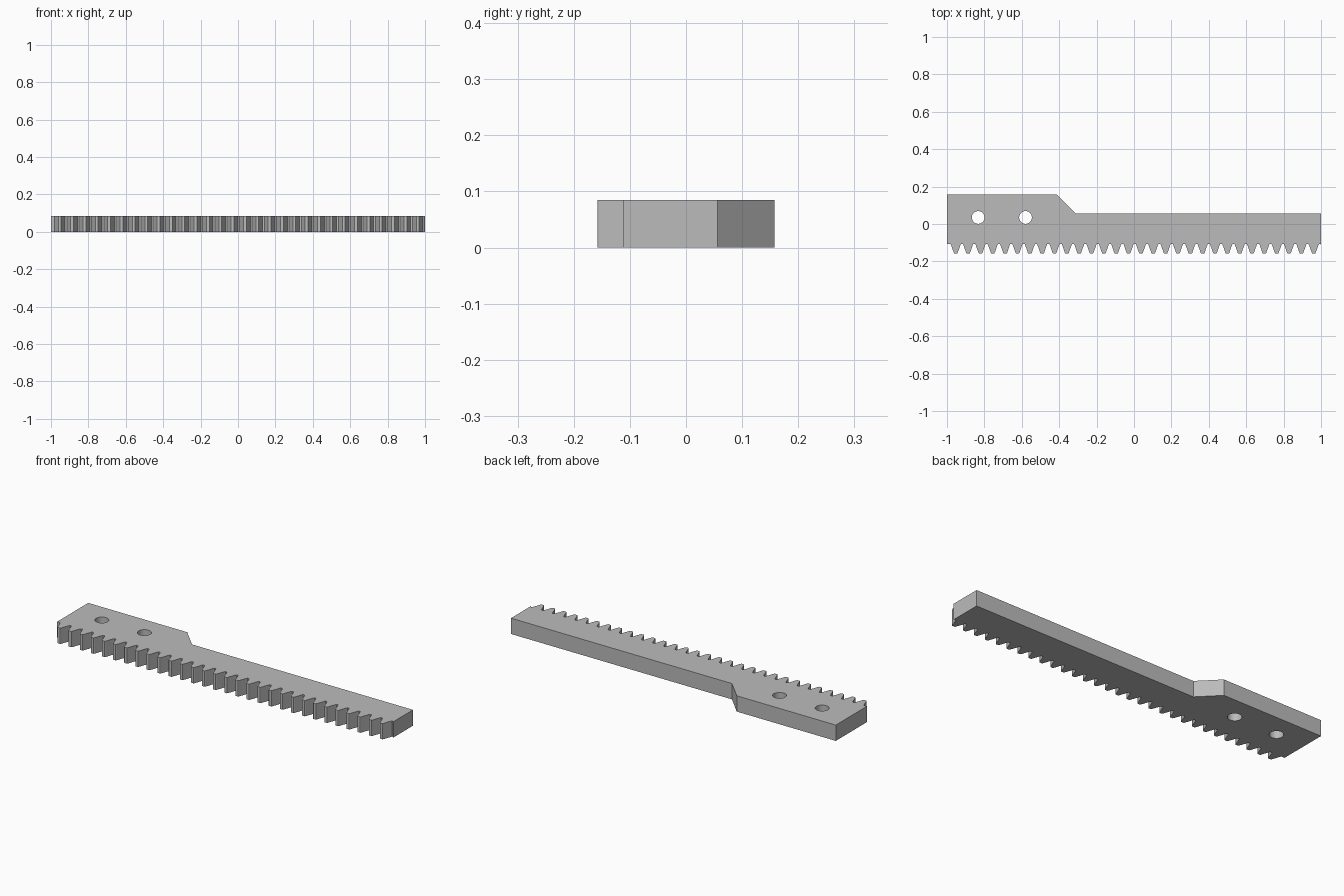
import bpy
import bmesh
from mathutils import Vector

old = bpy.data.objects.get("Cube")
if old:
    bpy.data.objects.remove(old, do_unlink=True)

HEIGHT = 0.085
TIP, ROOT = -0.158, -0.106
TEETH, FIRST, PITCH = 30, -0.953, 0.066
BACK, REAR = 0.158, 0.056

steel = bpy.data.materials.new("grey_steel")
steel.use_nodes = True
GREY = (0.5, 0.5, 0.5, 1)
steel.diffuse_color = GREY
steel.node_tree.nodes["Principled BSDF"].inputs["Base Color"].default_value = GREY

# Half of one tooth, from root to tip: (distance from tooth centre, y)
half_tooth = [(0.0285, ROOT), (0.0265, -0.109), (0.0245, -0.114),
              (0.0100, -0.155), (0.0075, TIP)]

# Rack outline: toothed front edge, then the stepped back edge
outline = [(-1, ROOT)]
for i in range(TEETH):
    centre = FIRST + i * PITCH
    outline += [(centre - d, y) for d, y in half_tooth]
    outline += [(centre + d, y) for d, y in reversed(half_tooth)]
outline += [(0.996, ROOT), (1, -0.112), (1, REAR), (-0.312, REAR),
            (-0.412, BACK), (-1, BACK)]

# Extruded rack body
bm = bmesh.new()
base = bm.faces.new([bm.verts.new((x, y, 0)) for x, y in outline])
top = bmesh.ops.extrude_face_region(bm, geom=[base])
moved = [v for v in top["geom"] if isinstance(v, bmesh.types.BMVert)]
bmesh.ops.translate(bm, verts=moved, vec=Vector((0, 0, HEIGHT)))
bmesh.ops.recalc_face_normals(bm, faces=bm.faces)
mesh = bpy.data.meshes.new("gear_rack")
bm.to_mesh(mesh)
bm.free()
mesh.materials.append(steel)
rack = bpy.data.objects.new("gear_rack", mesh)
bpy.context.collection.objects.link(rack)

# Two round mounting holes
for name, x in (("outer_hole_cutter", -0.833), ("inner_hole_cutter", -0.58)):
    bpy.ops.mesh.primitive_cylinder_add(vertices=48, radius=0.034, depth=0.4,
                                        location=(x, 0.035, HEIGHT / 2))
    cutter = bpy.context.object
    cutter.name = name
    cutter.data.materials.append(steel)
    cutter.hide_render = True
    cut = rack.modifiers.new(name, "BOOLEAN")
    cut.operation = "DIFFERENCE"
    cut.solver = "EXACT"
    cut.object = cutter
    bpy.ops.object.select_all(action="DESELECT")
    rack.select_set(True)
    bpy.context.view_layer.objects.active = rack
    bpy.ops.object.modifier_apply(modifier=cut.name)
    bpy.data.objects.remove(cutter, do_unlink=True)

bpy.ops.object.shade_smooth_by_angle(angle=0.3)
